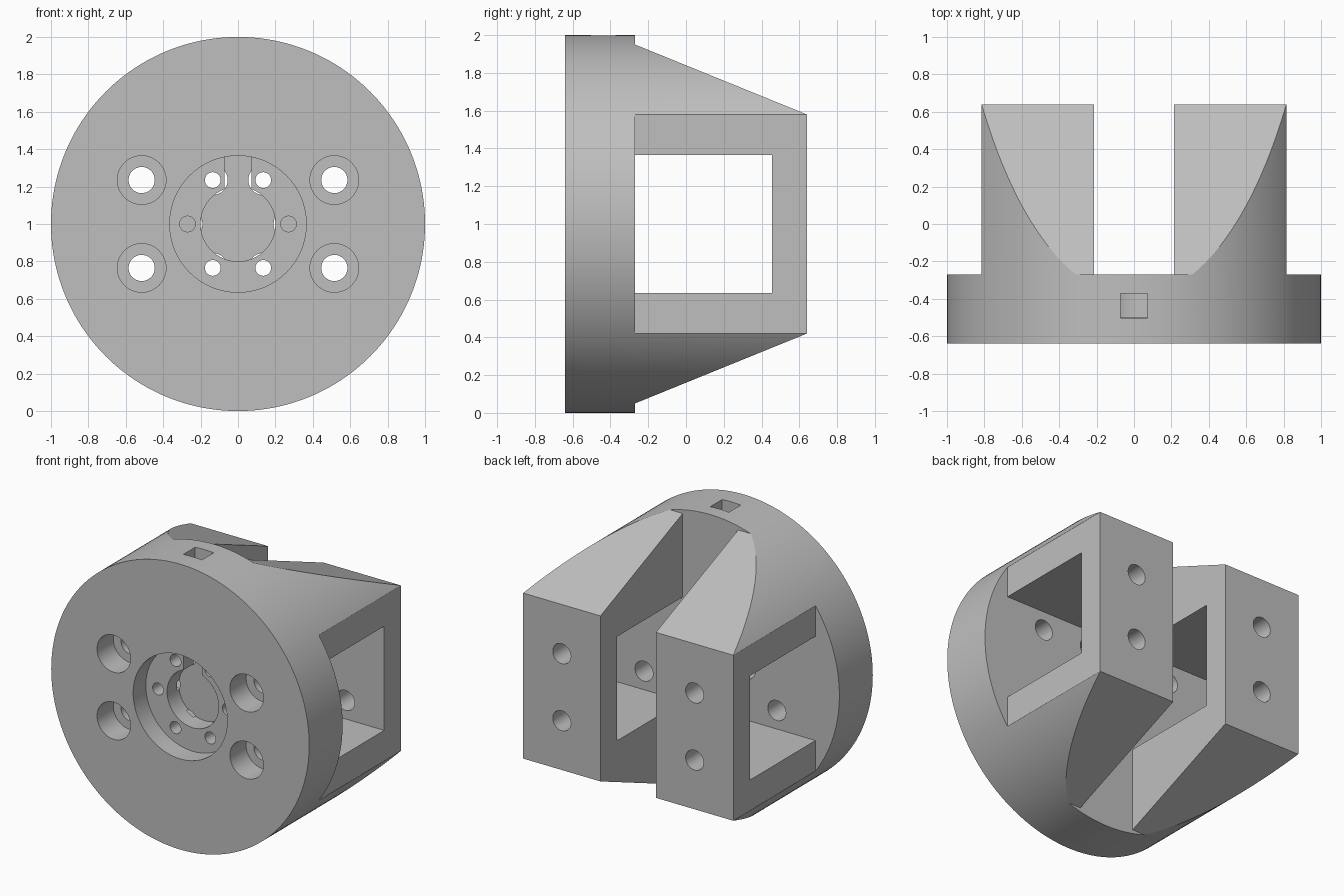
import bpy
import bmesh
import math
from mathutils import Matrix

if "Cube" in bpy.data.objects:
    bpy.data.objects.remove(bpy.data.objects["Cube"], do_unlink=True)

FRONT, STEP, BACK = -0.64, -0.27, 0.64   # plate front, plate back, arm ends
MID = 1.0                                # height of the main axis
FLOOR, BORE_END = -0.5, -0.37            # recess floor, bore floor
OUT = 0.1                                # how far cutters overshoot

grey = bpy.data.materials.new("plain_grey")
grey.use_nodes = True
grey.diffuse_color = (0.52, 0.52, 0.52, 1)
grey.node_tree.nodes["Principled BSDF"].inputs["Base Color"].default_value = (0.52, 0.52, 0.52, 1)


def make_object(name, bm):
    bmesh.ops.recalc_face_normals(bm, faces=bm.faces)
    mesh = bpy.data.meshes.new(name)
    bm.to_mesh(mesh)
    bm.free()
    mesh.materials.append(grey)
    obj = bpy.data.objects.new(name, mesh)
    bpy.context.collection.objects.link(obj)
    return obj


def rod(name, x, z, radius, y0, y1, sides=40):
    """Cylinder along y."""
    bm = bmesh.new()
    place = Matrix.Translation((x, (y0 + y1) / 2, z)) @ Matrix.Rotation(math.pi / 2, 4, "X")
    bmesh.ops.create_cone(bm, cap_ends=True, segments=sides, radius1=radius,
                          radius2=radius, depth=y1 - y0, matrix=place)
    return make_object(name, bm)


def prism(name, profile, x0, x1):
    """Profile of (y, z) points extruded along x."""
    bm = bmesh.new()
    face = bm.faces.new([bm.verts.new((x0, y, z)) for y, z in profile])
    new = bmesh.ops.extrude_face_region(bm, geom=[face])["geom"]
    moved = [v for v in new if isinstance(v, bmesh.types.BMVert)]
    bmesh.ops.translate(bm, verts=moved, vec=(x1 - x0, 0, 0))
    return make_object(name, bm)


def box(name, x0, x1, y0, y1, z0, z1):
    return prism(name, [(y0, z0), (y1, z0), (y1, z1), (y0, z1)], x0, x1)


body = rod("clamp_body", 0, MID, 1.0, FRONT, BACK, 160)
cutters = []

# Gap between the arms and the side window through both of them
cutters.append(box("arm_gap", -0.215, 0.215, STEP, BACK + OUT, -OUT, 2 + OUT))
cutters.append(box("side_window", -1.2, 1.2, STEP, 0.455, 0.635, 1.365))

# Flat outer sides of the arms
for s in (-1, 1):
    x0, x1 = sorted((s * 0.815, s * 1.2))
    cutters.append(box("flat_side", x0, x1, STEP, BACK + OUT, -OUT, 2 + OUT))

# Sloping top and bottom of the arms
slope = (1.58 - 1.95) / (BACK - STEP)
end = BACK + OUT
for s in (-1, 1):
    wedge = [(STEP, 0.95), (end, 0.95 + slope * (end - STEP)), (end, 1.2), (STEP, 1.2)]
    cutters.append(prism("arm_slope", [(y, MID + s * h) for y, h in wedge], -1.2, 1.2))

# Central recess, blind bore and cable channel to the top
cutters.append(rod("recess", 0, MID, 0.365, FRONT - OUT, FLOOR, 80))
cutters.append(rod("bore", 0, MID, 0.2, FLOOR - 0.05, BORE_END, 64))
cutters.append(box("cable_channel", -0.072, 0.072, FLOOR - 0.003, BORE_END - 0.002, 1.1, 2 + OUT))

# Large bolts: through holes with counterbores in the front
for x in (-0.515, 0.515):
    for z in (MID - 0.235, MID + 0.235):
        cutters.append(rod("bolt_hole", x, z, 0.07, FRONT - OUT, BACK + OUT))
        cutters.append(rod("bolt_counterbore", x, z, 0.13, FRONT - OUT, -0.46, 48))

# Ring of small screws, counterbored from the back of the plate
for x, h in ((0.135, 0.235), (0.135, -0.235), (0.27, 0)):
    for s in (-1, 1):
        cutters.append(rod("screw_hole", s * x, MID + h, 0.042, FRONT, STEP + OUT, 32))
        cutters.append(rod("screw_counterbore", s * x, MID + h, 0.08, -0.39, STEP + OUT, 32))

for cutter in cutters:
    cutter.hide_render = True
    mod = body.modifiers.new(cutter.name, "BOOLEAN")
    mod.operation = "DIFFERENCE"
    mod.solver = "EXACT"
    mod.object = cutter

# Bake the cuts, then drop the cutters
bpy.context.view_layer.update()
graph = bpy.context.evaluated_depsgraph_get()
result = bpy.data.meshes.new_from_object(body.evaluated_get(graph))
body.modifiers.clear()
body.data = result
for cutter in cutters:
    bpy.data.objects.remove(cutter, do_unlink=True)

bpy.ops.object.select_all(action="DESELECT")
body.select_set(True)
bpy.context.view_layer.objects.active = body
bpy.ops.object.shade_smooth_by_angle(angle=math.radians(20))
